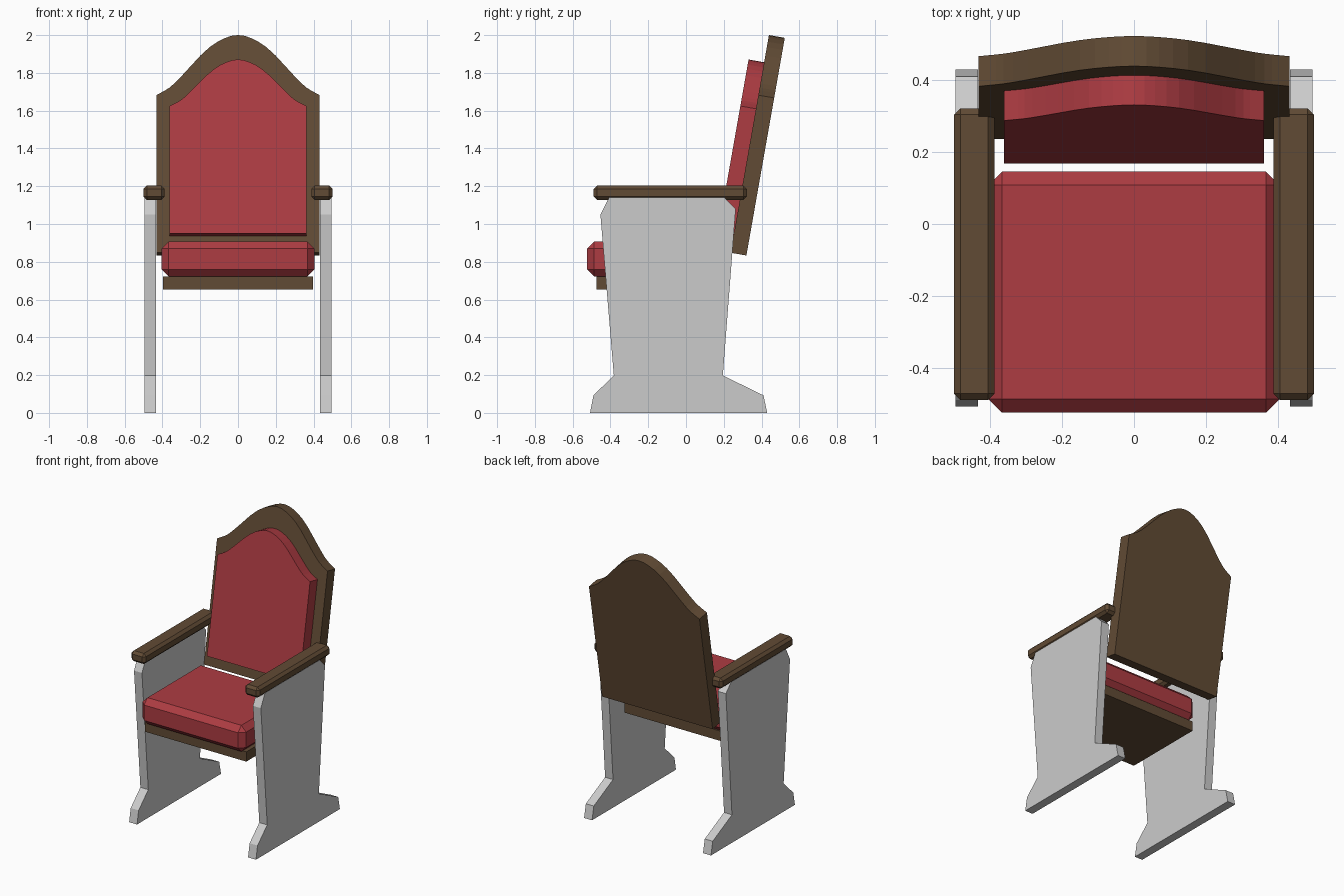
import bpy, bmesh, math
from mathutils import Matrix, Vector

if "Cube" in bpy.data.objects:
    bpy.data.objects.remove(bpy.data.objects["Cube"])


def material(name, color):
    m = bpy.data.materials.new(name)
    m.diffuse_color = (*color, 1)
    m.use_nodes = True
    m.node_tree.nodes["Principled BSDF"].inputs["Base Color"].default_value = m.diffuse_color
    return m


wood = material("wood", (0.12, 0.07, 0.035))
fabric = material("red_fabric", (0.42, 0.045, 0.055))


def finish(name, bm, mat=None):
    bmesh.ops.recalc_face_normals(bm, faces=bm.faces)
    mesh = bpy.data.meshes.new(name)
    bm.to_mesh(mesh)
    bm.free()
    ob = bpy.data.objects.new(name, mesh)
    bpy.context.collection.objects.link(ob)
    if mat:
        mesh.materials.append(mat)
    return ob


def prism(name, points, offset, mat=None):
    """Extrude a closed 3D outline along an offset vector."""
    bm = bmesh.new()
    face = bm.faces.new([bm.verts.new(p) for p in points])
    new = bmesh.ops.extrude_face_region(bm, geom=[face], use_keep_orig=True)["geom"]
    verts = [g for g in new if isinstance(g, bmesh.types.BMVert)]
    bmesh.ops.translate(bm, verts=verts, vec=offset)
    return finish(name, bm, mat)


def box(name, lo, hi, mat, chamfer=0):
    """Box between two corners with optional chamfered edges."""
    lo, hi = Vector(lo), Vector(hi)
    bm = bmesh.new()
    size = Matrix.Diagonal((*(hi - lo), 1))
    bmesh.ops.create_cube(bm, size=1, matrix=Matrix.Translation((lo + hi) / 2) @ size)
    if chamfer:
        bmesh.ops.bevel(bm, geom=bm.edges[:], offset=chamfer, segments=1,
                        affect='EDGES', profile=0.5)
    return finish(name, bm, mat)


# Side panels and armrests
PANEL = [(-0.508, 0), (0.43, 0), (0.41, 0.093), (0.195, 0.198), (0.263, 1.08),
         (0.204, 1.14), (-0.407, 1.14), (-0.453, 1.05), (-0.382, 0.198), (-0.49, 0.093)]
for side, s in (("left", -1), ("right", 1)):
    prism(side + "_side_panel", [(s * 0.434, y, z) for y, z in PANEL], (s * 0.062, 0, 0))
    xs = sorted((s * 0.388, s * 0.501))
    box(side + "_armrest", (xs[0], -0.49, 1.128), (xs[1], 0.322, 1.203), wood, 0.018)

# Seat cushion and the board below it
box("seat_cushion", (-0.405, -0.525, 0.722), (0.405, 0.146, 0.907), fabric, 0.038)
box("seat_board", (-0.396, -0.473, 0.653), (0.396, 0.12, 0.722), wood)

# Reclined backrest with a bell-shaped top: (half-width fraction, drop fraction)
BELL = [(0, 0), (0.08, 0.012), (0.16, 0.05), (0.25, 0.11), (0.347, 0.2), (0.46, 0.34),
        (0.579, 0.516), (0.68, 0.665), (0.78, 0.805), (0.84, 0.875), (0.89, 0.918), (1, 1)]
TILT = math.radians(10)
UP = Vector((0, math.sin(TILT), math.cos(TILT)))
BACK = Vector((0, math.cos(TILT), -math.sin(TILT)))


def back_part(name, front_bottom, half_width, height, drop, thickness, mat):
    right = [(t * half_width, height - d * drop) for t, d in BELL]
    outline = ([(-half_width, 0), (half_width, 0)] + right[::-1]
               + [(-x, v) for x, v in right[1:]])
    origin = Vector(front_bottom)
    prism(name, [origin + Vector((x, 0, 0)) + UP * v for x, v in outline],
          BACK * thickness, mat)


back_part("backrest_board", (0, 0.236, 0.848), 0.432, 1.17, 0.323, 0.085, wood)
back_part("backrest_cushion", (0, 0.169, 0.951), 0.362, 0.934, 0.25, 0.084, fabric)
